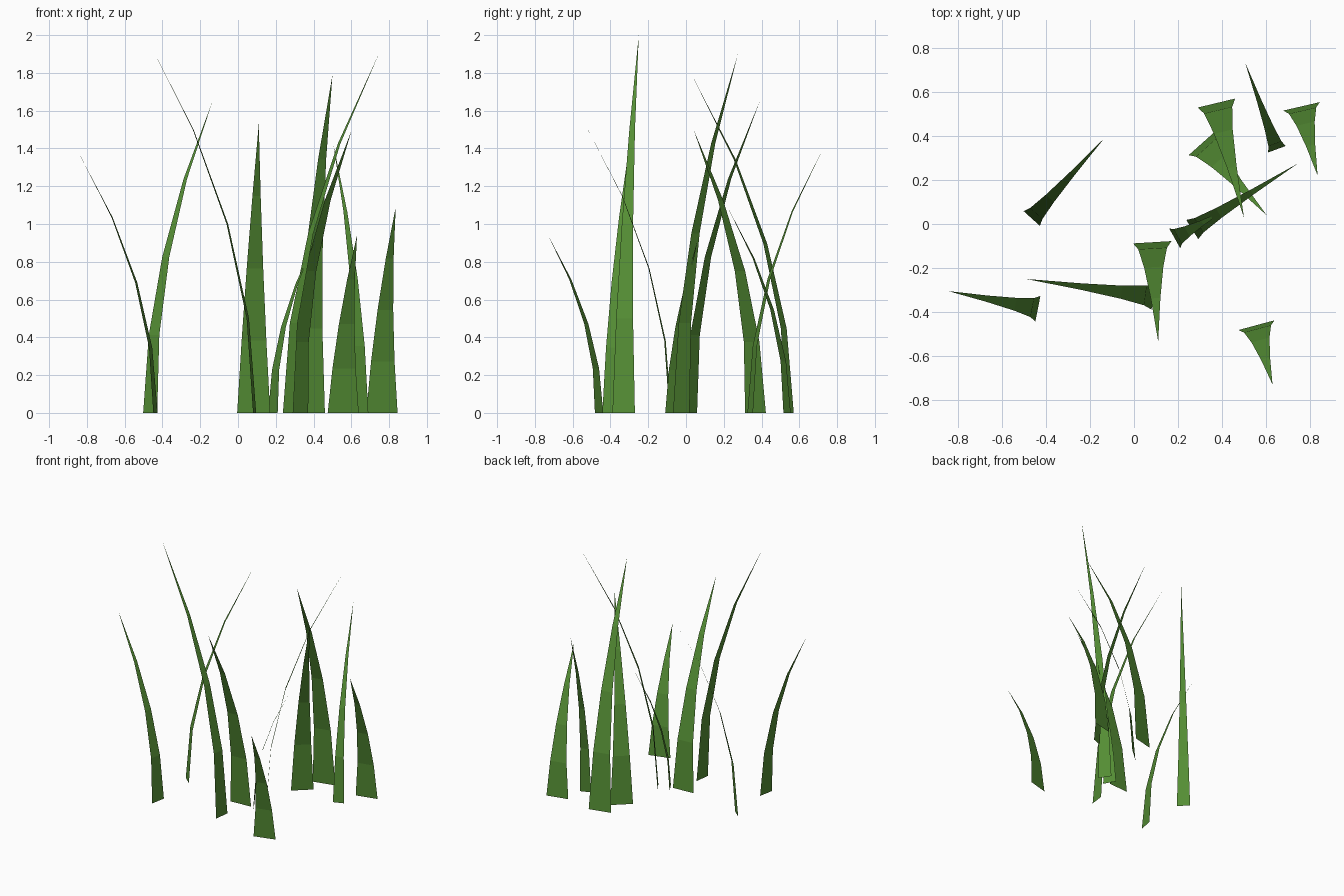
import bpy
from mathutils import Vector

if "Cube" in bpy.data.objects:
    bpy.data.objects.remove(bpy.data.objects["Cube"])

# One green shared by every blade
green = bpy.data.materials.new("grass_green")
green.diffuse_color = (0.09, 0.27, 0.035, 1)
green.use_nodes = True
green.node_tree.nodes["Principled BSDF"].inputs["Base Color"].default_value = green.diffuse_color

# base x, base y, tip x, tip y, height, base width
BLADES = [
    (-0.465, 0.025, -0.135, 0.39, 1.65, 0.10),
    (-0.437, -0.385, -0.845, -0.305, 1.38, 0.118),
    (0.088, -0.33, -0.49, -0.25, 2.00, 0.12),
    (0.083, -0.083, 0.11, -0.535, 1.53, 0.175),
    (0.557, -0.46, 0.63, -0.73, 0.94, 0.17),
    (0.762, 0.535, 0.835, 0.22, 1.09, 0.17),
    (0.375, 0.55, 0.50, 0.03, 1.79, 0.175),
    (0.31, 0.368, 0.603, 0.04, 1.50, 0.165),
    (0.65, 0.34, 0.505, 0.735, 1.42, 0.085),
    (0.185, -0.065, 0.408, 0.06, 0.91, 0.103),
    (0.265, -0.025, 0.745, 0.275, 1.90, 0.103),
]
SEGMENTS = 4


def grass_blade(name, bx, by, tx, ty, height, width):
    """Flat tapering strip whose lean grows with the square of height."""
    base = Vector((bx, by, 0))
    lean = Vector((tx - bx, ty - by, 0))
    side = Vector((-lean.y, lean.x, 0)).normalized() * width / 2
    verts = []
    for i in range(SEGMENTS):
        t = i / SEGMENTS
        centre = base + lean * t * t + Vector((0, 0, height * t))
        verts += [centre + side * (1 - t), centre - side * (1 - t)]
    verts.append(base + lean + Vector((0, 0, height)))
    faces = [(2 * i, 2 * i + 1, 2 * i + 3, 2 * i + 2) for i in range(SEGMENTS - 1)]
    n = 2 * SEGMENTS
    faces.append((n - 2, n - 1, n))  # pointed tip
    mesh = bpy.data.meshes.new(name)
    mesh.from_pydata(verts, [], faces)
    mesh.materials.append(green)
    bpy.context.collection.objects.link(bpy.data.objects.new(name, mesh))


for k, blade in enumerate(BLADES, 1):
    grass_blade(f"grass_blade_{k}", *blade)
